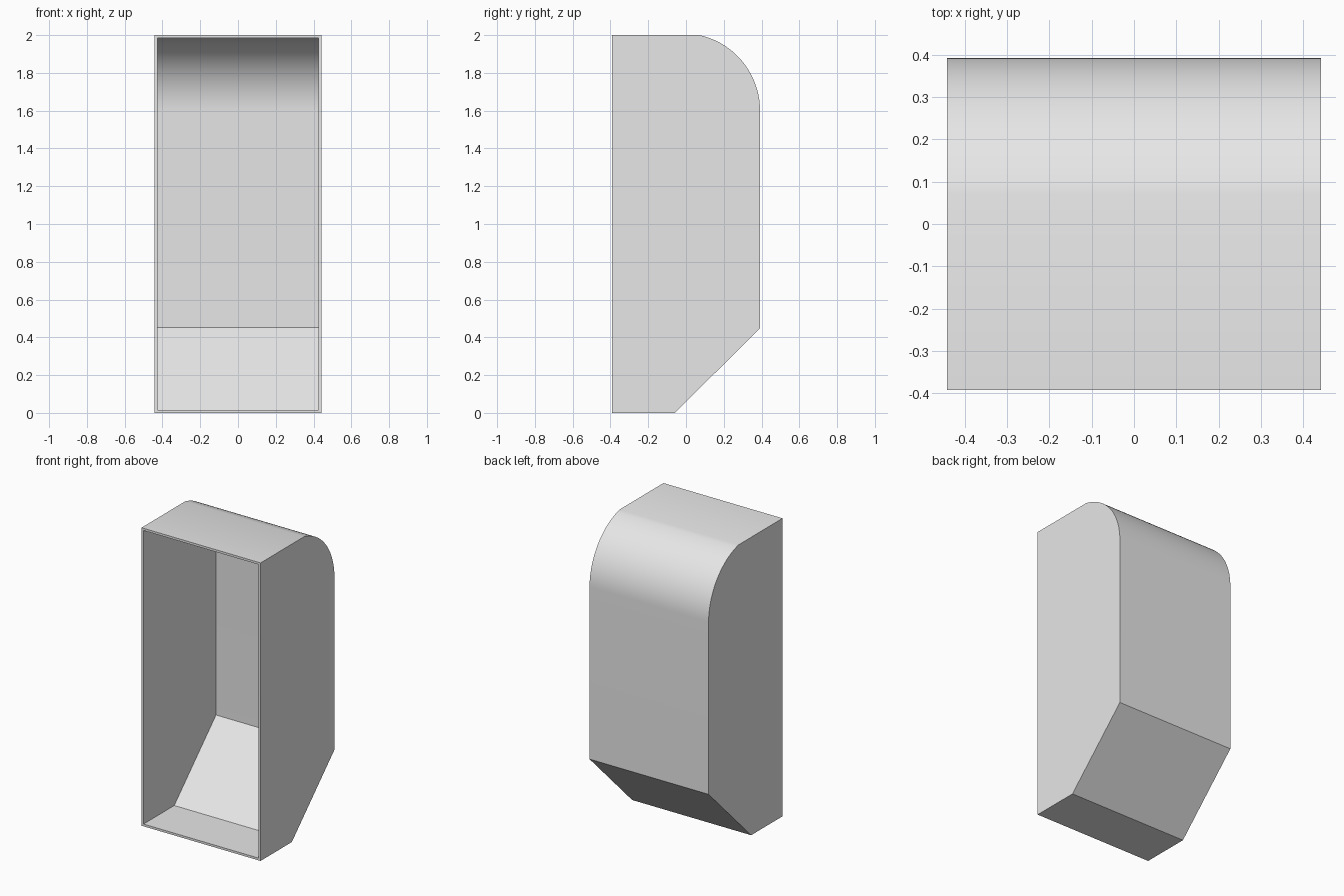
import bpy
import bmesh
import math
from mathutils import Vector

cube = bpy.data.objects.get("Cube")
if cube:
    bpy.data.objects.remove(cube)

HALF_W, HALF_D, HEIGHT, WALL = 0.442, 0.392, 2.0, 0.015
RADIUS, ARC_Z, SEGMENTS = 0.41, 1.6, 20


def outer_profile():
    """Side outline (y, z), open at the front: bottom, sloped heel, back, rounded top."""
    pts = [(-HALF_D, 0), (-0.06, 0), (HALF_D, 0.447)]
    end = math.asin((HEIGHT - ARC_Z) / RADIUS)
    for i in range(SEGMENTS + 1):
        a = end * i / SEGMENTS
        pts.append((HALF_D - RADIUS + RADIUS * math.cos(a), ARC_Z + RADIUS * math.sin(a)))
    pts.append((-HALF_D, HEIGHT))
    return [Vector(p) for p in pts]


def inset_profile(pts, t):
    """Offset the open outline inward by an even wall thickness."""
    normals = []
    for a, b in zip(pts, pts[1:]):
        d = (b - a).normalized()
        normals.append(Vector((-d.y, d.x)))
    result = []
    for i, p in enumerate(pts):
        n0 = normals[max(i - 1, 0)]
        n1 = normals[min(i, len(normals) - 1)]
        result.append(p + (n0 + n1) * (t / (1 + n0.dot(n1))))
    return result


def add_skin(bm, pts, half_w):
    """Strip along the outline plus both side panels."""
    left, right = [[bm.verts.new((x, p.x, p.y)) for p in pts] for x in (half_w, -half_w)]
    for i in range(len(pts) - 1):
        bm.faces.new((left[i], left[i + 1], right[i + 1], right[i]))
    bm.faces.new(left)
    bm.faces.new(right[::-1])
    return [left[0], left[-1], right[-1], right[0]]


# Hollow housing: outer and inner skins joined by a thin front rim
bm = bmesh.new()
outline = outer_profile()
outer = add_skin(bm, outline, HALF_W)
inner = add_skin(bm, inset_profile(outline, WALL), HALF_W - WALL)
for i in range(4):
    j = (i + 1) % 4
    bm.faces.new((outer[i], outer[j], inner[j], inner[i]))
bmesh.ops.recalc_face_normals(bm, faces=bm.faces)

mesh = bpy.data.meshes.new("housing")
bm.to_mesh(mesh)
bm.free()
housing = bpy.data.objects.new("housing", mesh)
bpy.context.collection.objects.link(housing)

# Plain grey finish
grey = bpy.data.materials.new("light_grey")
grey.use_nodes = True
colour = (0.8, 0.8, 0.8, 1)
grey.diffuse_color = colour
grey.node_tree.nodes["Principled BSDF"].inputs["Base Color"].default_value = colour
mesh.materials.append(grey)

# Smooth the rounded top, keep the folds sharp
bpy.ops.object.select_all(action='DESELECT')
housing.select_set(True)
bpy.context.view_layer.objects.active = housing
bpy.ops.object.shade_smooth_by_angle(angle=math.radians(30))
